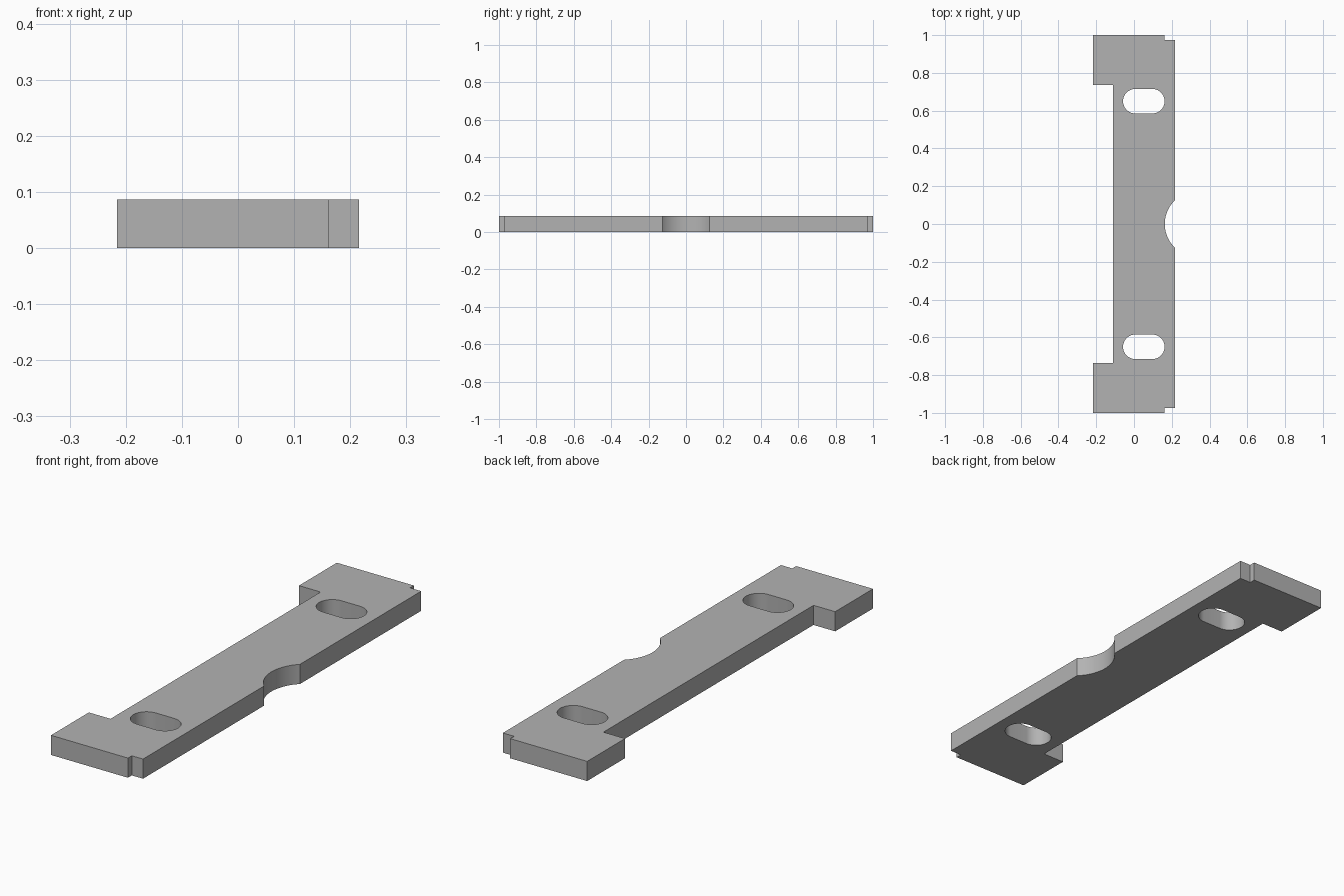
import bpy, bmesh, math

cube = bpy.data.objects.get("Cube")
if cube:
    bpy.data.objects.remove(cube, do_unlink=True)

HEIGHT = 0.087

grey = bpy.data.materials.new("plain grey")
grey.use_nodes = True
colour = (0.45, 0.45, 0.45, 1)
grey.diffuse_color = colour
grey.node_tree.nodes["Principled BSDF"].inputs["Base Color"].default_value = colour


def arc(cx, cy, r, start, end, steps):
    """Points on an arc, angles in radians."""
    angles = [start + (end - start) * i / steps for i in range(steps + 1)]
    return [(cx + r * math.cos(a), cy + r * math.sin(a)) for a in angles]


def prism(name, outline, z0, z1):
    """Extrude a flat outline between two heights."""
    bm = bmesh.new()
    face = bm.faces.new([bm.verts.new((x, y, z0)) for x, y in outline])
    top = bmesh.ops.extrude_face_region(bm, geom=[face])["geom"]
    verts = [v for v in top if isinstance(v, bmesh.types.BMVert)]
    bmesh.ops.translate(bm, verts=verts, vec=(0, 0, z1 - z0))
    bmesh.ops.recalc_face_normals(bm, faces=bm.faces)
    mesh = bpy.data.meshes.new(name)
    bm.to_mesh(mesh)
    bm.free()
    mesh.materials.append(grey)
    obj = bpy.data.objects.new(name, mesh)
    bpy.context.collection.objects.link(obj)
    return obj


# Plate outline: one half, mirrored, with the round scoop in the +x edge
half = [(0.216, 0.973), (0.161, 0.973), (0.161, 1.0),
        (-0.216, 1.0), (-0.216, 0.735), (-0.11, 0.735)]
mirrored = [(x, -y) for x, y in reversed(half)]
edge, chord, depth = 0.216, 0.125, 0.053
radius = (chord ** 2 + depth ** 2) / (2 * depth)
centre = edge - depth + radius
swing = math.asin(chord / radius)
scoop = arc(centre, 0, radius, math.pi + swing, math.pi - swing, 32)
plate = prism("plate", half + mirrored + scoop, 0, HEIGHT)

# Two rounded slots cut through the plate
r, reach = 0.065, 0.045
for name, y in (("front_slot_cutter", -0.65), ("back_slot_cutter", 0.65)):
    slot = (arc(0.052 + reach, y, r, -math.pi / 2, math.pi / 2, 24)
            + arc(0.052 - reach, y, r, math.pi / 2, math.pi * 1.5, 24))
    cutter = prism(name, slot, -0.05, HEIGHT + 0.05)
    cutter.hide_render = True
    cutter.hide_set(True)
    cut = plate.modifiers.new(name, 'BOOLEAN')
    cut.operation = 'DIFFERENCE'
    cut.solver = 'EXACT'
    cut.object = cutter

# Bake the cuts, then smooth the curved walls only
bpy.ops.object.select_all(action='DESELECT')
plate.select_set(True)
bpy.context.view_layer.objects.active = plate
for modifier in list(plate.modifiers):
    bpy.ops.object.modifier_apply(modifier=modifier.name)
for cutter in [o for o in bpy.data.objects if o.name.endswith("slot_cutter")]:
    bpy.data.objects.remove(cutter, do_unlink=True)
bpy.ops.object.shade_smooth_by_angle(angle=math.radians(30))
